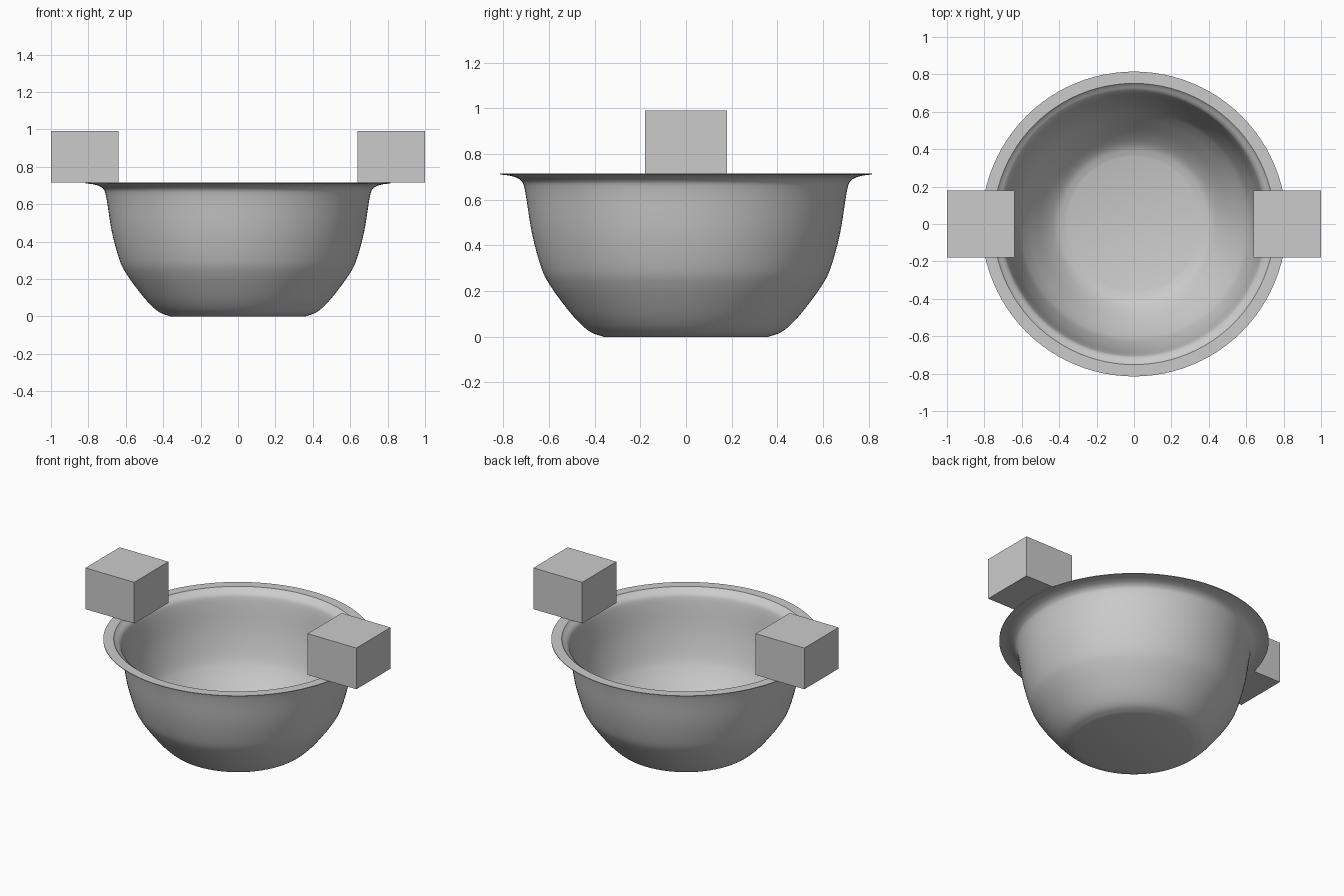
import bpy
import bmesh
import math
from mathutils import Vector

cube = bpy.data.objects.get("Cube")
if cube:
    bpy.data.objects.remove(cube, do_unlink=True)

# Single plain grey
grey = bpy.data.materials.new("plain grey")
grey.use_nodes = True
colour = (0.6, 0.6, 0.6, 1)
grey.diffuse_color = colour
grey.node_tree.nodes["Principled BSDF"].inputs["Base Color"].default_value = colour

RIM_R, RIM_Z, HANDLE_TOP = 0.815, 0.715, 0.99


def add_object(name, bm):
    bmesh.ops.recalc_face_normals(bm, faces=bm.faces)
    mesh = bpy.data.meshes.new(name)
    bm.to_mesh(mesh)
    bm.free()
    mesh.materials.append(grey)
    obj = bpy.data.objects.new(name, mesh)
    bpy.context.collection.objects.link(obj)
    return obj


def smooth_path(points, steps=4):
    """Catmull-Rom curve through the profile points."""
    pts = [Vector(p) for p in points]
    pts = [2 * pts[0] - pts[1]] + pts + [2 * pts[-1] - pts[-2]]
    path = []
    for a, b, c, d in zip(pts, pts[1:], pts[2:], pts[3:]):
        for i in range(steps):
            t = i / steps
            path.append(0.5 * (2 * b + (c - a) * t + (2 * a - 5 * b + 4 * c - d) * t**2
                               + (3 * b - a - 3 * c + d) * t**3))
    return path + [pts[-2]]


# Bowl: thin closed wall, outside up to the rim and back down inside
wall = smooth_path([(0.36, 0), (0.42, 0.022), (0.48, 0.075), (0.54, 0.148),
                    (0.595, 0.225), (0.633, 0.3), (0.675, 0.455), (0.705, 0.64),
                    (0.724, 0.685), (0.764, 0.704), (RIM_R, 0.711)])
thickness = 0.006
inner = []
for i, p in enumerate(wall[:-1]):
    along = (wall[i + 1] - wall[max(i - 1, 0)]).normalized()
    q = p + Vector((-along.y, along.x)) * thickness
    if q.x < 0.745:
        inner.append(Vector((q.x, min(q.y, RIM_Z))))
profile = [Vector((0, 0))] + wall + [Vector((RIM_R, RIM_Z)), Vector((0.752, RIM_Z))]
profile += inner[::-1] + [Vector((0, thickness))]

bm = bmesh.new()
verts = [bm.verts.new((p.x, 0, p.y)) for p in profile]
edges = [bm.edges.new(pair) for pair in zip(verts, verts[1:])]
bmesh.ops.spin(bm, geom=verts + edges, cent=(0, 0, 0), axis=(0, 0, 1),
               angle=math.tau, steps=96, use_merge=True)
bmesh.ops.remove_doubles(bm, verts=bm.verts, dist=0.0002)
bowl = add_object("bowl", bm)
bpy.ops.object.select_all(action="DESELECT")
bowl.select_set(True)
bpy.context.view_layer.objects.active = bowl
bpy.ops.object.shade_smooth_by_angle(angle=math.radians(35))

# Block handles resting on the rim
for name, side in (("left_handle", 1), ("right_handle", -1)):
    bm = bmesh.new()
    bmesh.ops.create_cube(bm, size=1)
    bmesh.ops.scale(bm, vec=(0.36, 0.36, HANDLE_TOP - RIM_Z), verts=bm.verts)
    handle = add_object(name, bm)
    handle.location = (side * 0.82, 0, (HANDLE_TOP + RIM_Z) / 2)
